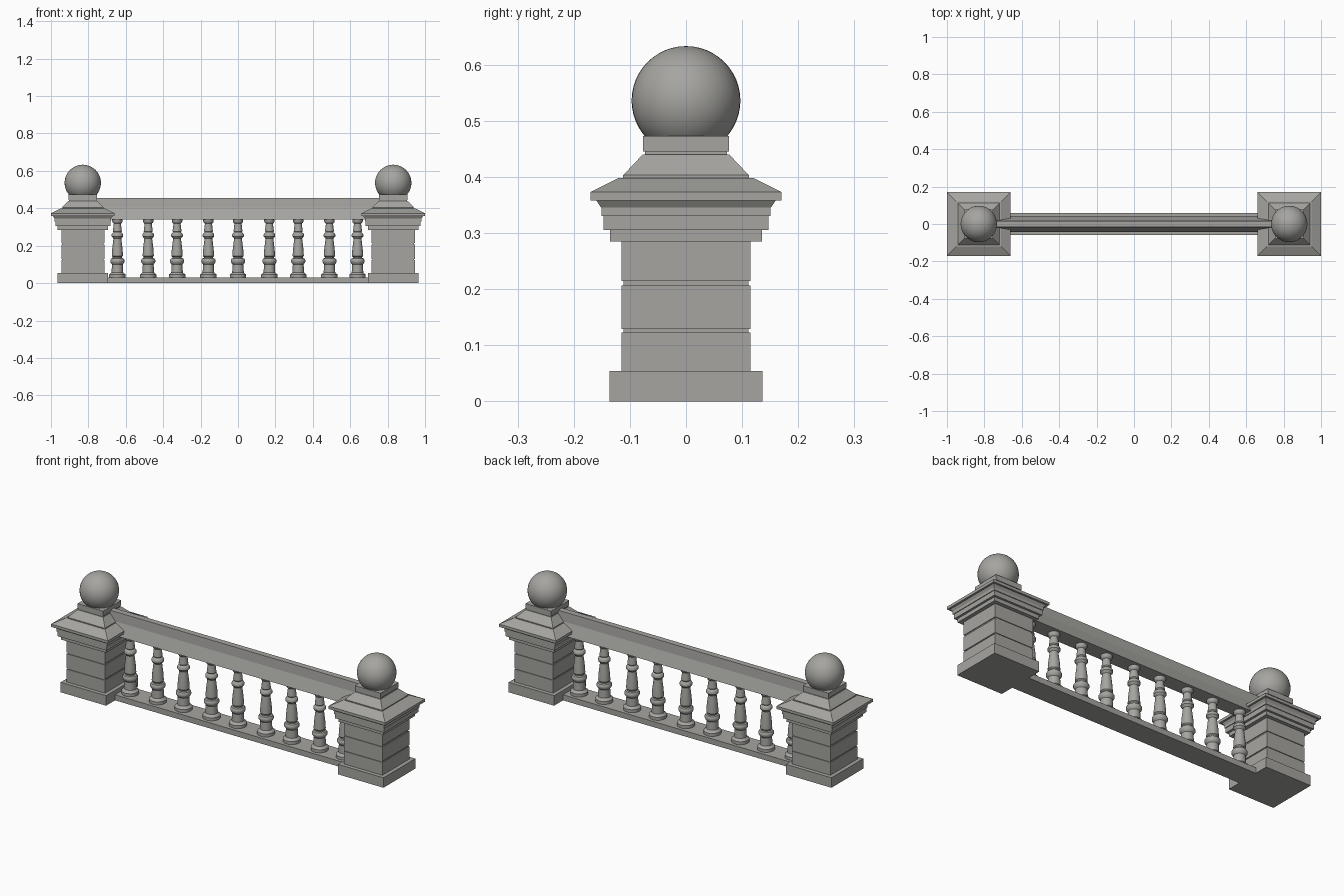
import bpy, bmesh, math

if "Cube" in bpy.data.objects:
    bpy.data.objects.remove(bpy.data.objects["Cube"])

stone = bpy.data.materials.new("grey_stone")
stone.diffuse_color = (0.38, 0.375, 0.355, 1)
stone.use_nodes = True
stone.node_tree.nodes["Principled BSDF"].inputs["Base Color"].default_value = stone.diffuse_color


def finish(bm, name, smooth=False):
    bmesh.ops.recalc_face_normals(bm, faces=bm.faces)
    me = bpy.data.meshes.new(name)
    bm.to_mesh(me)
    bm.free()
    me.materials.append(stone)
    ob = bpy.data.objects.new(name, me)
    bpy.context.collection.objects.link(ob)
    if smooth:
        bpy.context.view_layer.objects.active = ob
        ob.select_set(True)
        bpy.ops.object.shade_smooth_by_angle(angle=math.radians(35))
        ob.select_set(False)
    return ob


def stack(name, profile, sides, x, square=False, smooth=False):
    """Stack rings of (radius, height) into a closed turned or square form."""
    bm = bmesh.new()
    k = math.sqrt(2) if square else 1
    off = math.pi / 4 if square else 0
    rings = []
    for r, z in profile:
        rings.append([bm.verts.new((x + r * k * math.cos(off + 2 * math.pi * i / sides),
                                    r * k * math.sin(off + 2 * math.pi * i / sides), z))
                      for i in range(sides)])
    for a, b in zip(rings, rings[1:]):
        for i in range(sides):
            j = (i + 1) % sides
            bm.faces.new((a[i], a[j], b[j], b[i]))
    bm.faces.new(rings[0][::-1])
    bm.faces.new(rings[-1])
    return finish(bm, name, smooth)


def beam(name, half_profile, half_len):
    """Extrude a mirrored (y, z) cross-section along x."""
    pts = half_profile + [(-y, z) for y, z in reversed(half_profile)]
    bm = bmesh.new()
    ends = [[bm.verts.new((x, y, z)) for y, z in pts] for x in (-half_len, half_len)]
    n = len(pts)
    for i in range(n):
        j = (i + 1) % n
        bm.faces.new((ends[0][i], ends[0][j], ends[1][j], ends[1][i]))
    bm.faces.new(ends[0])
    bm.faces.new(ends[1][::-1])
    return finish(bm, name)


# square pillars with grooves, cornice, stepped cap and ball
pillar = [(.136, 0), (.136, .054), (.115, .054), (.115, .123), (.111, .123), (.111, .129),
          (.115, .129), (.115, .206), (.111, .206), (.111, .214), (.115, .214), (.115, .285),
          (.135, .285), (.135, .305), (.147, .305), (.147, .33), (.151, .33), (.151, .345),
          (.16, .358), (.17, .358), (.17, .373), (.12, .398), (.112, .398), (.112, .403),
          (.077, .44), (.073, .44), (.073, .445), (.077, .445), (.077, .473)]
for side, x in (("left", -.83), ("right", .83)):
    stack(side + "_pillar", pillar, 4, x, square=True)
    bm = bmesh.new()
    bmesh.ops.create_uvsphere(bm, u_segments=40, v_segments=24, radius=.097)
    bmesh.ops.translate(bm, verts=bm.verts, vec=(x, 0, .536))
    finish(bm, side + "_ball", smooth=True)

# bottom plinth and handrail
beam("bottom_rail", [(.06, 0), (.06, .03)], .72)
beam("handrail", [(.042, .34), (.02, .405), (.016, .455)], .765)

# turned balusters
baluster = [(.044, .028), (.044, .046), (.036, .052), (.031, .058), (.029, .1), (.033, .105),
            (.038, .113), (.038, .123), (.033, .131), (.025, .134), (.025, .14), (.03, .145),
            (.028, .18), (.021, .238), (.025, .243), (.031, .25), (.031, .26), (.026, .268),
            (.02, .272), (.024, .277), (.019, .318), (.024, .322), (.028, .33), (.028, .345)]
for i, x in enumerate((-.645, -.48, -.326, -.158, 0, .168, .322, .489, .639)):
    stack("baluster_%d" % (i + 1), baluster, 24, x, smooth=True)
